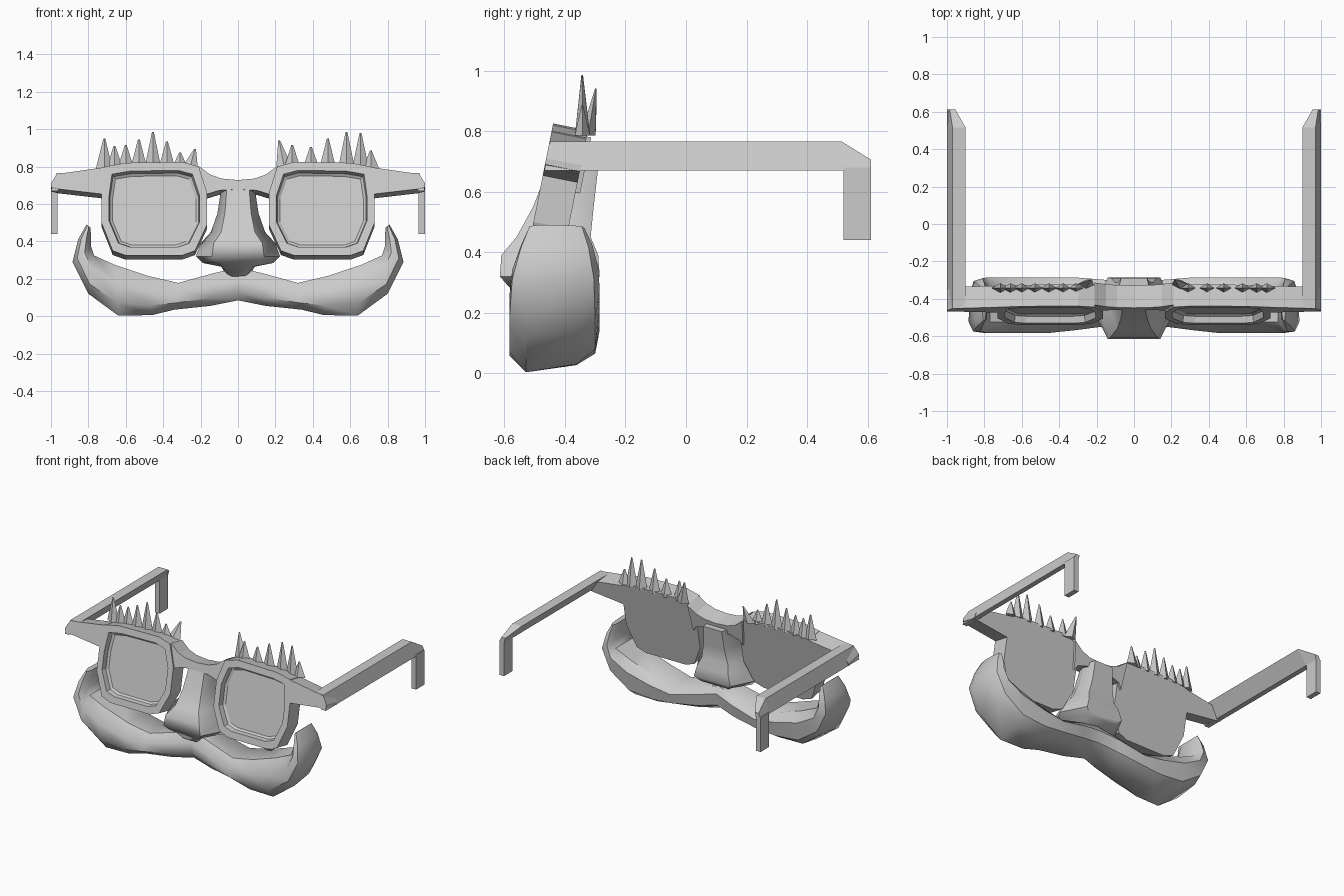
import bpy
import math

cube = bpy.data.objects.get("Cube")
if cube:
    bpy.data.objects.remove(cube, do_unlink=True)

grey = bpy.data.materials.new("plain_grey")
grey.use_nodes = True
colour = (0.6, 0.6, 0.6, 1)
grey.diffuse_color = colour
grey.node_tree.nodes["Principled BSDF"].inputs["Base Color"].default_value = colour


def loft(name, rings, smooth=0):
    """Skin a list of equal-length rings and cap both ends."""
    n = len(rings[0])
    verts = [p for ring in rings for p in ring]
    faces = [tuple(range(n)), tuple(range(len(verts) - n, len(verts)))]
    for r in range(len(rings) - 1):
        for i in range(n):
            a, b = r * n + i, r * n + (i + 1) % n
            faces.append((a, b, b + n, a + n))
    mesh = bpy.data.meshes.new(name)
    mesh.from_pydata(verts, [], faces)
    mesh.materials.append(grey)
    obj = bpy.data.objects.new(name, mesh)
    bpy.context.collection.objects.link(obj)
    bpy.ops.object.select_all(action='DESELECT')
    obj.select_set(True)
    bpy.context.view_layer.objects.active = obj
    bpy.ops.object.mode_set(mode='EDIT')
    bpy.ops.mesh.select_all(action='SELECT')
    bpy.ops.mesh.normals_make_consistent(inside=False)
    bpy.ops.object.mode_set(mode='OBJECT')
    if smooth:
        bpy.ops.object.shade_smooth_by_angle(angle=math.radians(smooth))


def tilt(x, z, depth):
    """Point on the leaning plane of the glasses, pushed back by depth."""
    return (x, -0.44 - (0.82 - z) * 0.2 + depth, z - 0.2 * depth)


def slab(name, outline, near, far):
    loft(name, [[tilt(x, z, d) for x, z in outline] for d in (near, far)])


# Profiles of the glasses, drawn on the +x half
rim = [(0.71, 0.80), (0.60, 0.82), (0.30, 0.825), (0.21, 0.80), (0.165, 0.66),
       (0.165, 0.49), (0.23, 0.35), (0.30, 0.325), (0.60, 0.325), (0.67, 0.35),
       (0.73, 0.50), (0.73, 0.65)]
hinge = [(0.69, 0.80), (0.97, 0.76), (1.0, 0.71), (1.0, 0.69), (0.96, 0.68), (0.70, 0.65)]
arm = [(1.0, 0.67), (0.97, 0.765), (0.90, 0.765), (0.965, 0.67)]


def scaled_rim(side, sx, sz, depth):
    return [tilt(side * (0.45 + (x - 0.45) * sx), 0.575 + (z - 0.575) * sz, depth)
            for x, z in rim]


for side, label in ((1, "left"), (-1, "right")):
    # Rim with a stepped recess closed by the lens
    loft(label + "_lens_frame", [
        scaled_rim(side, 1, 1, 0.115), scaled_rim(side, 1, 1, 0),
        scaled_rim(side, 0.86, 0.82, 0), scaled_rim(side, 0.84, 0.79, 0.035),
        scaled_rim(side, 0.79, 0.74, 0.045)])
    slab(label + "_hinge", [(side * x, z) for x, z in hinge], 0, 0.115)
    # Temple arm, its sloped end and the ear hook
    front = [(side * x, -0.45 - (0.76 - z) * 0.2, z) for x, z in arm]
    middle = [(side * x, 0.515, z) for x, z in arm]
    back = [(side * x, 0.612, z) for x, z in
            ((1.0, 0.67), (0.985, 0.705), (0.955, 0.705), (0.965, 0.67))]
    loft(label + "_temple_arm", [front, middle, back])
    loft(label + "_ear_hook", [
        [(side * x, y, z) for x, y in ((0.965, 0.52), (1, 0.52), (1, 0.612), (0.965, 0.612))]
        for z in (0.44, 0.68)])

# Bridge
half = [(0.0, 0.73), (0.09, 0.738), (0.15, 0.76), (0.21, 0.805)]
under = [(0.19, 0.62), (0.165, 0.655), (0.1, 0.675), (0.0, 0.68)]
right_half = half + under
outline = right_half + [(-x, z) for x, z in reversed(right_half) if x > 0]
slab("bridge", outline, 0.01, 0.13)

# Nose: hexagonal rings as z, then half width and y at back, side and front
nose = [(0.68, 0.07, -0.29, 0.09, -0.38, 0.06, -0.455),
        (0.55, 0.08, -0.305, 0.11, -0.40, 0.07, -0.505),
        (0.45, 0.10, -0.315, 0.145, -0.42, 0.09, -0.56),
        (0.39, 0.12, -0.29, 0.20, -0.43, 0.13, -0.61),
        (0.32, 0.14, -0.285, 0.225, -0.45, 0.14, -0.615),
        (0.285, 0.10, -0.31, 0.19, -0.45, 0.11, -0.585),
        (0.265, 0.07, -0.36, 0.09, -0.45, 0.08, -0.56),
        (0.225, 0.05, -0.40, 0.065, -0.45, 0.05, -0.53),
        (0.21, 0.03, -0.41, 0.045, -0.45, 0.03, -0.50)]
loft("nose", [[(wb, yb, z), (ws, ys, z), (wf, yf, z), (-wf, yf, z), (-ws, ys, z), (-wb, yb, z)]
              for z, wb, yb, ws, ys, wf, yf in nose], 45)

# Moustache: stations of top (x, z), bottom (x, z), front y and back y
stations = [(0.0, 0.26, 0.0, 0.085, -0.52, -0.33),
            (0.13, 0.23, 0.15, 0.055, -0.55, -0.30),
            (0.32, 0.178, 0.34, 0.035, -0.575, -0.285),
            (0.48, 0.215, 0.46, 0.006, -0.59, -0.285),
            (0.66, 0.275, 0.64, 0.003, -0.59, -0.285),
            (0.77, 0.325, 0.80, 0.12, -0.59, -0.285),
            (0.785, 0.37, 0.885, 0.29, -0.58, -0.29),
            (0.785, 0.43, 0.855, 0.41, -0.55, -0.31),
            (0.79, 0.475, 0.81, 0.49, -0.52, -0.335)]
# Cross-section as (share of height, share of depth)
section = [(1, 0.22), (0.65, 0.02), (0.25, 0.02), (0, 0.2), (0.1, 0.75), (0.28, 0.95),
           (0.75, 1.0), (1, 0.85)]


def moustache_ring(side, tx, tz, bx, bz, front, back):
    return [(side * (bx + (tx - bx) * h), front + (back - front) * d, bz + (tz - bz) * h)
            for h, d in section]


rings = [moustache_ring(-1, *s) for s in reversed(stations[1:])]
rings += [moustache_ring(1, *s) for s in stations]
loft("moustache", rings, 45)

# Eyebrow bristles: tip x and tip z, the innermost ones lean back
left_tips = [(0.22, 0.94), (0.29, 0.915), (0.39, 0.905), (0.48, 0.95),
             (0.58, 0.985), (0.655, 0.98), (0.71, 0.885)]
right_tips = [(-0.23, 0.895), (-0.31, 0.875), (-0.38, 0.935), (-0.455, 0.985),
              (-0.53, 0.945), (-0.60, 0.915), (-0.66, 0.91), (-0.715, 0.95)]
for label, tips in (("left", left_tips), ("right", right_tips)):
    for i, (x, z) in enumerate(tips):
        lean = 0.045 if i == 0 else 0
        base_x = x + (0.03 if x > 0 else -0.03) * (i == 0)
        base_y = -0.342 + lean * 0.4
        rings = []
        for cx, cy, cz, r in ((base_x, base_y, 0.785, 0.046), (x, -0.343 + lean, z, 0.005)):
            rings.append([(cx - r, cy, cz), (cx, cy - 0.55 * r, cz),
                          (cx + r, cy, cz), (cx, cy + 0.55 * r, cz)])
        loft(f"{label}_brow_bristle_{i + 1}", rings)
